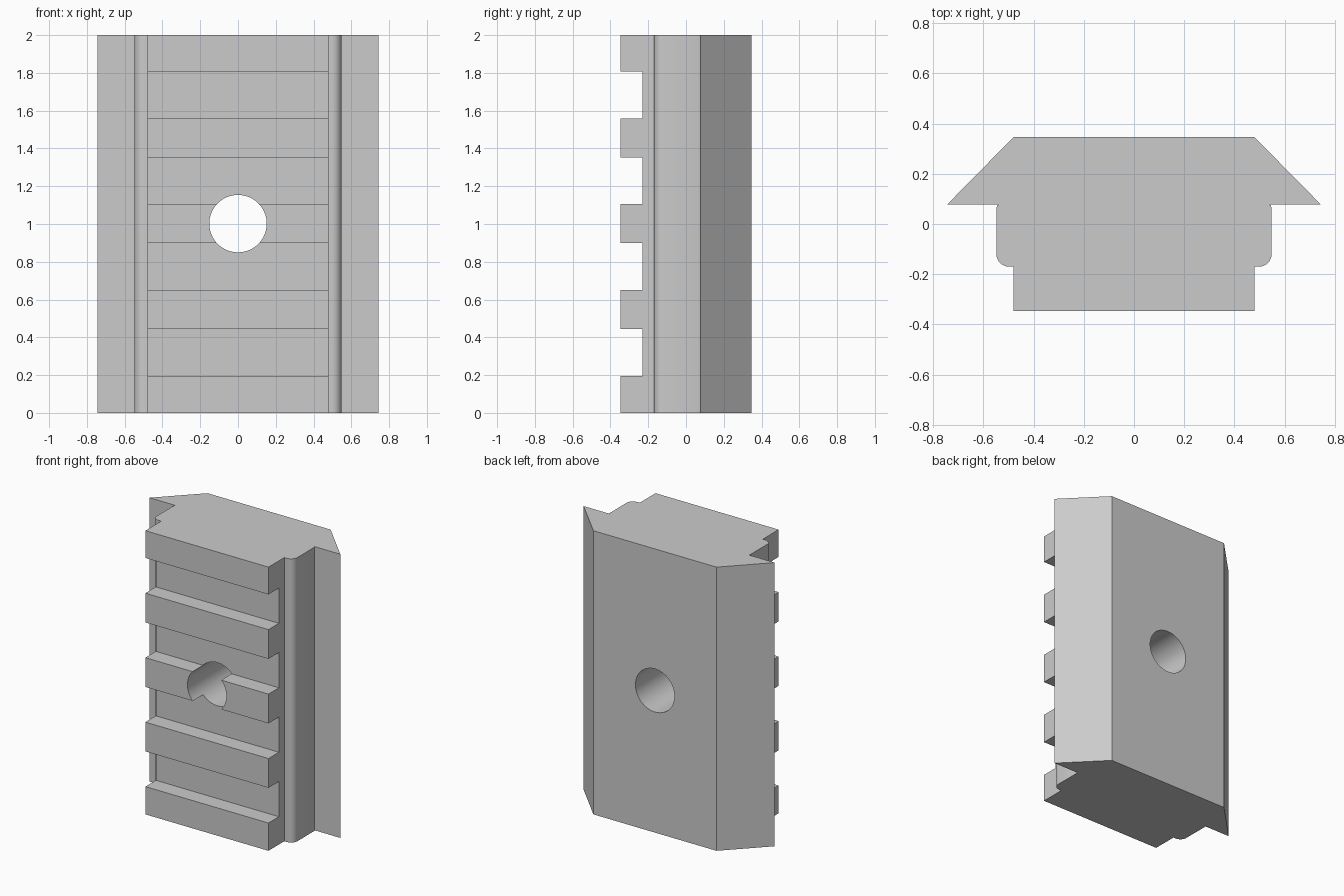
import bpy, bmesh, math
from mathutils import Matrix

if "Cube" in bpy.data.objects:
    bpy.data.objects.remove(bpy.data.objects["Cube"])

HALF_D, HEIGHT = 0.346, 2.0


def finish(bm, name):
    bmesh.ops.recalc_face_normals(bm, faces=bm.faces)
    mesh = bpy.data.meshes.new(name)
    bm.to_mesh(mesh)
    bm.free()
    ob = bpy.data.objects.new(name, mesh)
    bpy.context.collection.objects.link(ob)
    return ob


# Rail body: right half of the cross-section, mirrored and extruded upwards
R = 0.05
half = [(0.48, HALF_D), (0.745, 0.077), (0.54, 0.077), (0.545, 0.073), (0.548, 0.063)]
for i in range(9):
    a = -math.pi / 2 * i / 8
    half.append((0.498 + R * math.cos(a), -0.12 + R * math.sin(a)))
half += [(0.48, -0.17), (0.48, -HALF_D)]
profile = half + [(-x, y) for x, y in reversed(half)]

bm = bmesh.new()
face = bm.faces.new([bm.verts.new((x, y, 0)) for x, y in profile])
ext = bmesh.ops.extrude_face_region(bm, geom=[face])
top = [g for g in ext["geom"] if isinstance(g, bmesh.types.BMVert)]
bmesh.ops.translate(bm, verts=top, vec=(0, 0, HEIGHT))
rail = finish(bm, "rail_body")

# Cross slots across the front
bm = bmesh.new()
for i in range(4):
    z = 0.32 + i * 0.4545
    m = Matrix.Translation((0, -0.33, z)) @ Matrix.Diagonal((1.3, 0.2, 0.248, 1))
    bmesh.ops.create_cube(bm, size=1, matrix=m)
slots = finish(bm, "slot_cutter")

# Screw hole from front to back
bm = bmesh.new()
bmesh.ops.create_cone(bm, cap_ends=True, segments=64, radius1=0.152, radius2=0.152, depth=1,
                      matrix=Matrix.Translation((0, 0, 1.002)) @ Matrix.Rotation(math.pi / 2, 4, 'X'))
hole = finish(bm, "hole_cutter")

# Cut the slots and the hole
bpy.context.view_layer.objects.active = rail
rail.select_set(True)
for cutter in (slots, hole):
    cutter.hide_render = True
    mod = rail.modifiers.new(cutter.name, 'BOOLEAN')
    mod.operation, mod.solver, mod.object = 'DIFFERENCE', 'EXACT', cutter
    bpy.ops.object.modifier_apply(modifier=mod.name)
    bpy.data.objects.remove(cutter)

bpy.ops.object.shade_smooth_by_angle(angle=math.radians(30))
